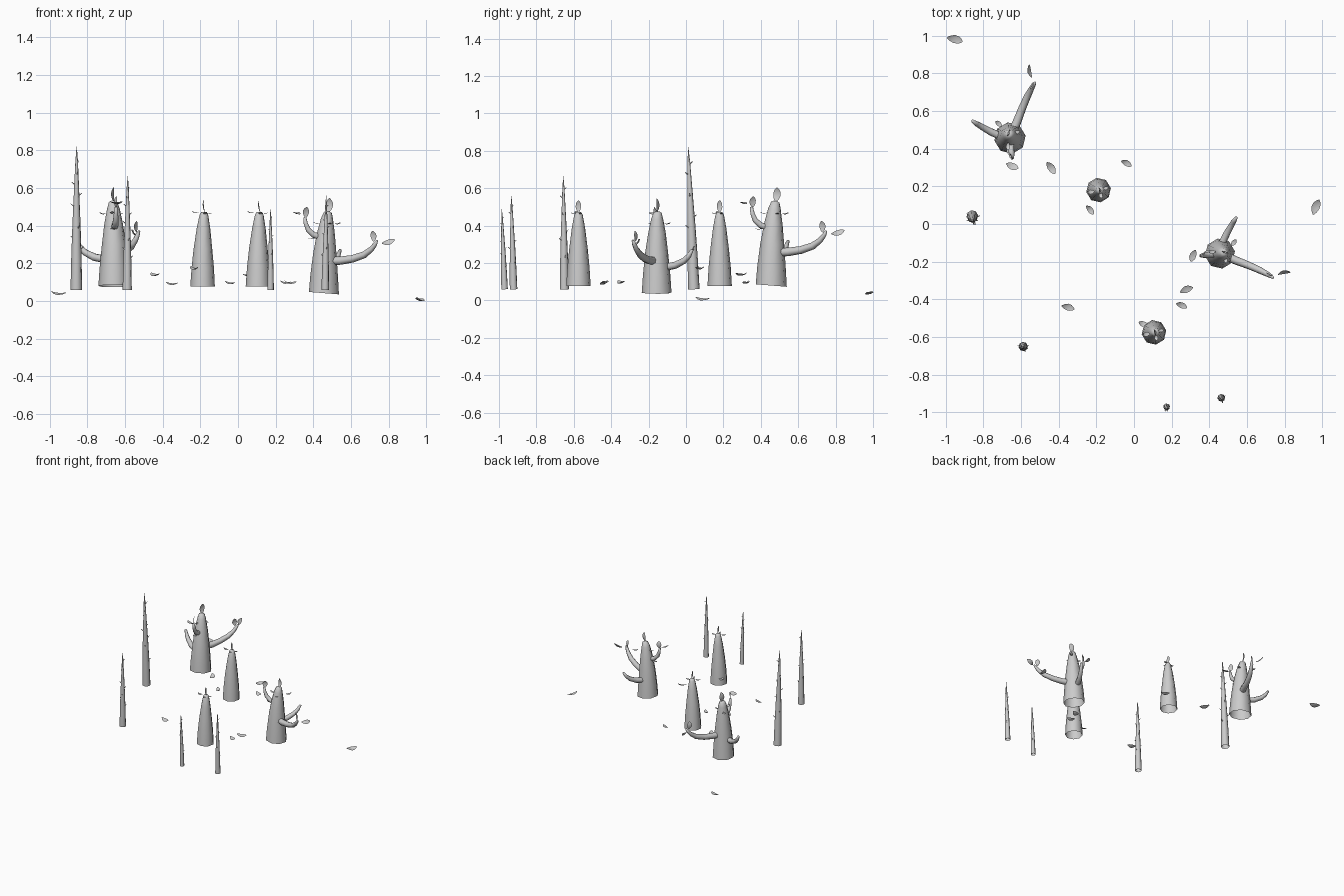
import bpy, bmesh, math, random
from mathutils import Vector, Matrix

random.seed(4)


def finish(bm, name, M):
    me = bpy.data.meshes.new(name)
    bm.to_mesh(me)
    bm.free()
    me.transform(M)
    ob = bpy.data.objects.new(name, me)
    bpy.context.collection.objects.link(ob)
    for p in me.polygons:
        p.use_smooth = True
    return ob


# tapered tube along a path, open at the bottom, closed at the tip
def tube(bm, pts, radii, sides=8, turn=0.2):
    pts = [Vector(p) for p in pts]
    rings = []
    for i, (p, r) in enumerate(zip(pts, radii)):
        t = (pts[min(i + 1, len(pts) - 1)] - pts[max(i - 1, 0)]).normalized()
        ref = Vector((0, 1, 0)) if sides == 8 and turn == 0.2 else Vector((0.3, 0.2, 1))
        a = ref.cross(t).normalized()
        b = t.cross(a)
        rings.append([bm.verts.new(p + r * (a * math.cos(k) + b * math.sin(k)))
                      for k in [2 * math.pi * (j + turn) / sides for j in range(sides)]])
    for lo, hi in zip(rings, rings[1:]):
        for j in range(sides):
            k = (j + 1) % sides
            bm.faces.new((lo[j], lo[k], hi[k], hi[j]))
    bm.faces.new(rings[-1])


# cupped teardrop leaf: centre, growing direction, face normal
def leaf(bm, c, d, n, L=0.085, W=0.042, curl=0.012):
    c, d, n = Vector(c), Vector(d).normalized(), Vector(n)
    s = d.cross(n).normalized()
    n = s.cross(d)
    prof = [(-0.5, 0.08), (-0.3, 0.34), (-0.05, 0.5), (0.2, 0.46), (0.38, 0.28), (0.5, 0.04)]
    rows = []
    for u, w in prof:
        mid = c + d * u * L + n * curl * (4 * u * u - 0.6)
        side = s * w * W
        rows.append([bm.verts.new(v) for v in
                     (mid - side + n * w * curl * 0.6, mid, mid + side + n * w * curl * 0.6)])
    for a, b in zip(rows, rows[1:]):
        for j in (0, 1):
            bm.faces.new((a[j], a[j + 1], b[j + 1], b[j]))


# arm bending upward from a trunk: heading plus (reach, height, radius, sideways) points
def arm(bm, deg, prof):
    c, s = math.cos(math.radians(deg)), math.sin(math.radians(deg))
    tube(bm, [(r * c - o * s, r * s + o * c, z) for r, z, _, o in prof], [p[2] for p in prof], 8, 0.0)


# large stump with three arms, z measured from its base
def branched_plant(tag, M):
    bm = bmesh.new()
    tube(bm, [(0, -0.001, 0), (0, 0, 0.1), (0, 0.004, 0.22), (-0.002, 0.01, 0.33),
              (-0.003, 0.016, 0.41), (-0.005, 0.021, 0.445), (-0.005, 0.022, 0.452)],
         [0.084, 0.077, 0.065, 0.05, 0.034, 0.023, 0.01])
    for v in bm.verts:
        if v.co.z < 0.01:
            v.co.z -= 0.07 * v.co.y
    finish(bm, "large_trunk_" + tag, M)
    bm = bmesh.new()
    arm(bm, 66.5, [(0.03, 0.177, 0.024, 0), (0.1, 0.18, 0.023, 0), (0.17, 0.19, 0.021, 0.003),
                   (0.24, 0.212, 0.019, 0.003), (0.285, 0.243, 0.015, 0), (0.308, 0.27, 0.012, -0.002),
                   (0.322, 0.292, 0.006, -0.006)])
    arm(bm, 157, [(0.04, 0.14, 0.021, 0.012), (0.11, 0.153, 0.02, 0.01), (0.165, 0.178, 0.017, 0.004),
                  (0.195, 0.205, 0.014, 0), (0.218, 0.24, 0.008, -0.005)])
    arm(bm, -84, [(0.02, 0.31, 0.018, 0), (0.06, 0.323, 0.017, 0), (0.088, 0.35, 0.015, 0),
                  (0.102, 0.385, 0.012, 0), (0.108, 0.42, 0.008, 0)])
    finish(bm, "arms_" + tag, M)
    bm = bmesh.new()
    leaf(bm, (-0.005, 0.028, 0.485), (0, 0.1, 1), (1, -0.4, 0), 0.08, 0.042)
    leaf(bm, (0.117, 0.272, 0.315), (0, -0.1, 1), (1, -0.6, 0), 0.06, 0.038, 0.008)
    leaf(bm, (0.105, 0.355, 0.283), (-0.2, 1, 0.3), (1, 0.3, 0.8), 0.075, 0.034)
    leaf(bm, (0.01, -0.1, 0.447), (0, 0.1, 1), (1, 0.5, 0), 0.06, 0.038, 0.008)
    leaf(bm, (0.012, -0.15, 0.443), (1, -0.4, 0), (0, 0.3, 1), 0.07, 0.038, 0.01)
    leaf(bm, (-0.005, -0.066, 0.305), (0.1, -1, -0.1), (0, 0, 1), 0.05, 0.028, 0.008)
    leaf(bm, (-0.06, 0.075, 0.385), (-0.6, 0.5, 0.1), (0, 0, 1), 0.045, 0.025, 0.008)
    leaf(bm, (0.035, 0.03, 0.385), (1, 0.2, 0.1), (0, 0, 1), 0.035, 0.02, 0.006)
    leaf(bm, (-0.01, -0.045, 0.39), (0, -1, 0.2), (0, 0, 1), 0.04, 0.022, 0.008)
    finish(bm, "leaves_" + tag, M)


# plain small stump with a leaf tuft
def small_plant(tag, M):
    bm = bmesh.new()
    tube(bm, [(-0.002, 0, 0), (-0.001, 0, 0.1), (0, 0, 0.2), (0.003, 0, 0.31), (0.005, 0, 0.38), (0.006, 0, 0.395)],
         [0.066, 0.06, 0.05, 0.036, 0.023, 0.014])
    finish(bm, "small_trunk_" + tag, M)
    bm = bmesh.new()
    leaf(bm, (0.004, 0, 0.425), (-0.1, 0, 1), (1, 0.2, 0), 0.065, 0.03, 0.008)
    leaf(bm, (-0.042, -0.01, 0.394), (-1, -0.2, 0.2), (0, 0, 1), 0.038, 0.024, 0.008)
    leaf(bm, (0.036, 0.01, 0.388), (1, 0.3, 0.1), (0, 0, 1), 0.03, 0.018, 0.006)
    leaf(bm, (0.01, -0.028, 0.388), (0.2, -1, 0.2), (0, 0, 1), 0.032, 0.02, 0.006)
    finish(bm, "tuft_" + tag, M)


# slim pointed trunk with tiny thorns
def slim_trunk(tag, x, y, h, lx, ly):
    prof = [(0, 0.041), (0.2, 0.037), (0.45, 0.029), (0.7, 0.018), (0.9, 0.009), (1, 0.001)]
    bm = bmesh.new()
    tube(bm, [(lx * u, ly * u, h * u) for u, _ in prof], [r * h for _, r in prof])
    for i in range(9):
        u = 0.28 + 0.075 * i
        a = i * 2.4 + random.random()
        r = h * 0.046 * (1 - u)
        o = Vector((math.cos(a), math.sin(a), 0))
        b = Vector((lx * u, ly * u, h * u)) + o * r * 0.8
        tube(bm, [b, b + (o + Vector((0, 0, 0.8))) * h * 0.026], [0.006 * h, 0.002 * h], 4)
    finish(bm, "slim_trunk_" + tag, Matrix.Translation((x, y, 0.06)))


T = Matrix.Translation
branched_plant("back", T((-0.658, 0.457, 0.08)))
branched_plant("right", T((0.457, -0.157, 0.042)) @ Matrix.Rotation(-math.pi / 2, 4, 'Z') @ Matrix.Scale(0.96, 4))
small_plant("middle", T((-0.186, 0.18, 0.078)))
small_plant("front", T((0.108, -0.575, 0.078)))

slim_trunk("left", -0.858, 0.042, 0.76, 0.002, -0.03)
slim_trunk("front_left", -0.588, -0.65, 0.605, 0.003, -0.006)
slim_trunk("front_middle", 0.173, -0.97, 0.43, 0.0, -0.015)
slim_trunk("front_right", 0.463, -0.922, 0.5, 0.005, -0.012)

# fallen and drifting leaves: position, heading in degrees, length
for i, (x, y, z, deg, L) in enumerate([
        (-0.95, 0.98, 0.042, -15, 0.085), (0.965, 0.09, 0.01, 68, 0.085),
        (-0.35, -0.442, 0.094, -15, 0.07), (0.278, -0.348, 0.1, 22, 0.072),
        (0.253, -0.432, 0.1, -22, 0.062), (-0.44, 0.298, 0.142, -55, 0.075),
        (-0.04, 0.322, 0.098, -28, 0.062), (-0.233, 0.075, 0.175, -50, 0.06),
        (0.053, -0.532, 0.14, 160, 0.06)]):
    a = math.radians(deg)
    bm = bmesh.new()
    leaf(bm, (x, y, z), (math.cos(a), math.sin(a), -0.05),
         (0.25 * math.sin(a), -0.25 * math.cos(a), 1), L, L * 0.52, 0.015)
    finish(bm, "loose_leaf_%d" % i, Matrix())
